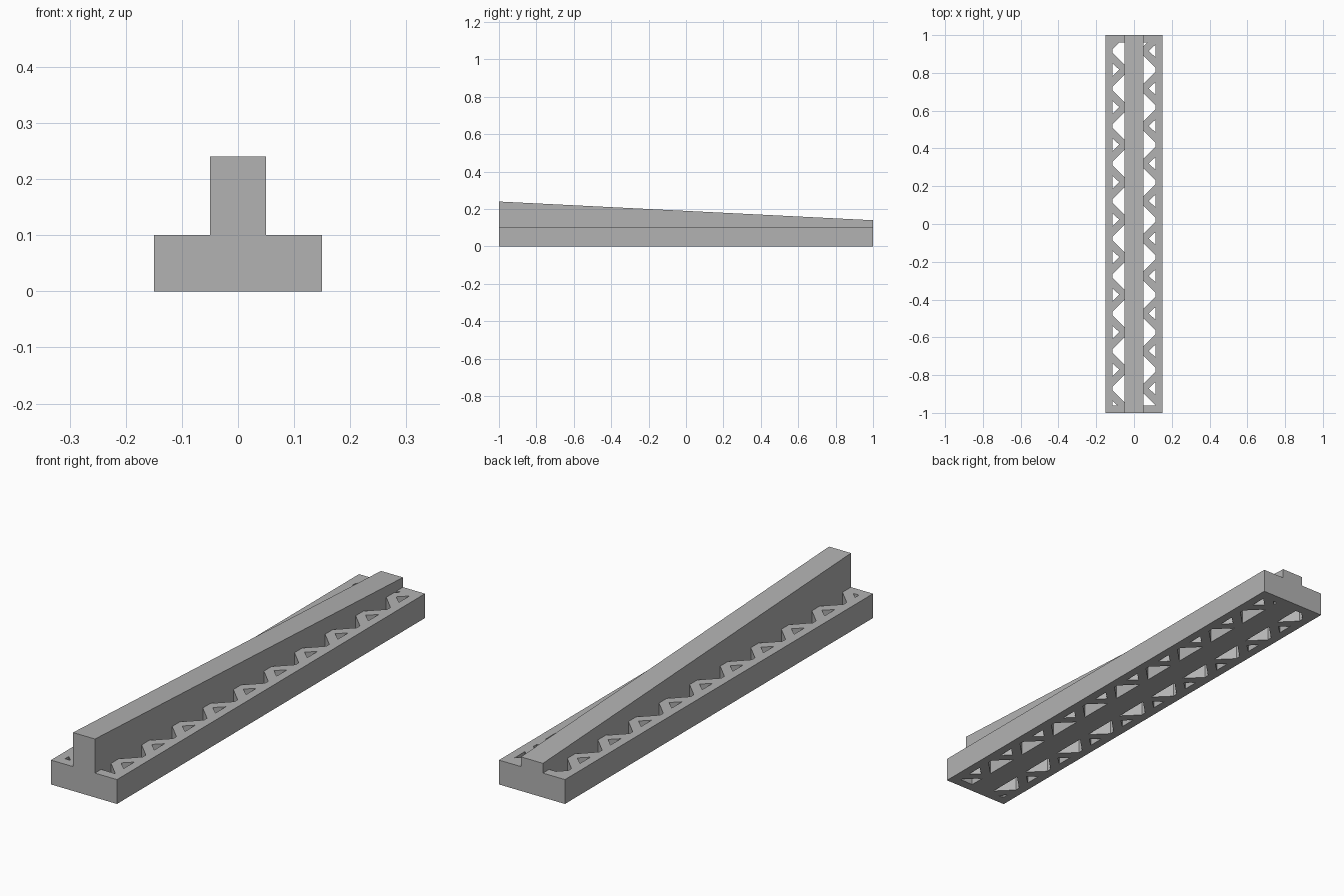
import bpy
import bmesh

if "Cube" in bpy.data.objects:
    bpy.data.objects.remove(bpy.data.objects["Cube"], do_unlink=True)

HALF_LEN, HALF_WIDTH, BASE_H = 1.0, 0.15, 0.1
WEB, RAIL, END = 0.05, 0.114, 0.96      # web side, rail inner edge, end block
PITCH = 0.1985

gray = bpy.data.materials.new("light_gray")
gray.use_nodes = True
color = (0.45, 0.45, 0.45, 1)
gray.diffuse_color = color
gray.node_tree.nodes["Principled BSDF"].inputs["Base Color"].default_value = color


def clip(points, limit, sign):
    """Cut a polygon so that sign * y <= limit."""
    out = []
    for i, b in enumerate(points):
        a = points[i - 1]
        da, db = sign * a[1] - limit, sign * b[1] - limit
        if da * db < 0:
            t = da / (da - db)
            out.append((a[0] + t * (b[0] - a[0]), sign * limit))
        if db <= 0:
            out.append(b)
    return out


def large_hole(side, y):
    return [(side * WEB, y - 0.074), (side * RAIL, y - 0.01),
            (side * RAIL, y + 0.01), (side * WEB, y + 0.074)]


def small_hole(side, y):
    return [(side * RAIL, y - 0.034), (side * (RAIL - 0.036), y),
            (side * RAIL, y + 0.034)]


# Base plate with truss openings, as a filled and extruded outline
curve = bpy.data.curves.new("truss_base", 'CURVE')
curve.dimensions = '2D'
curve.fill_mode = 'BOTH'
curve.extrude = BASE_H / 2


def add_outline(points):
    spline = curve.splines.new('POLY')
    spline.points.add(len(points) - 1)
    for p, (x, y) in zip(spline.points, points):
        p.co = (x, y, 0, 1)
    spline.use_cyclic_u = True


add_outline([(sx * HALF_WIDTH, sy * HALF_LEN)
             for sx, sy in ((-1, -1), (1, -1), (1, 1), (-1, 1))])
# The two sides share one zigzag, shifted by half a pitch
for side, large_y, small_y in ((-1, 0.916, 0.817), (1, 0.817, 0.916)):
    for k in range(-1, 11):
        for hole in (large_hole(side, large_y - k * PITCH),
                     small_hole(side, small_y - k * PITCH)):
            hole = clip(clip(hole, END, 1), END, -1)
            if len(hole) > 2:
                add_outline(hole)

base = bpy.data.objects.new("truss_base", curve)
base.location.z = BASE_H / 2
bpy.context.collection.objects.link(base)
bpy.ops.object.select_all(action='DESELECT')
base.select_set(True)
bpy.context.view_layer.objects.active = base
bpy.ops.object.convert(target='MESH')
base = bpy.context.view_layer.objects.active
base.data.materials.clear()
base.data.materials.append(gray)
bm = bmesh.new()
bm.from_mesh(base.data)
bmesh.ops.remove_doubles(bm, verts=bm.verts, dist=1e-5)
bmesh.ops.recalc_face_normals(bm, faces=bm.faces)
for f in bm.faces:
    f.smooth = False
bm.to_mesh(base.data)
bm.free()

# Tapered spine running along the middle, tall at the front
bm = bmesh.new()
profile = [(-HALF_LEN, BASE_H), (HALF_LEN, BASE_H), (HALF_LEN, 0.14), (-HALF_LEN, 0.24)]
face = bm.faces.new([bm.verts.new((-WEB, y, z)) for y, z in profile])
ext = bmesh.ops.extrude_face_region(bm, geom=[face])
bmesh.ops.translate(bm, vec=(2 * WEB, 0, 0),
                    verts=[v for v in ext["geom"] if isinstance(v, bmesh.types.BMVert)])
bmesh.ops.recalc_face_normals(bm, faces=bm.faces)
mesh = bpy.data.meshes.new("tapered_spine")
bm.to_mesh(mesh)
bm.free()
mesh.materials.append(gray)
bpy.context.collection.objects.link(bpy.data.objects.new("tapered_spine", mesh))
